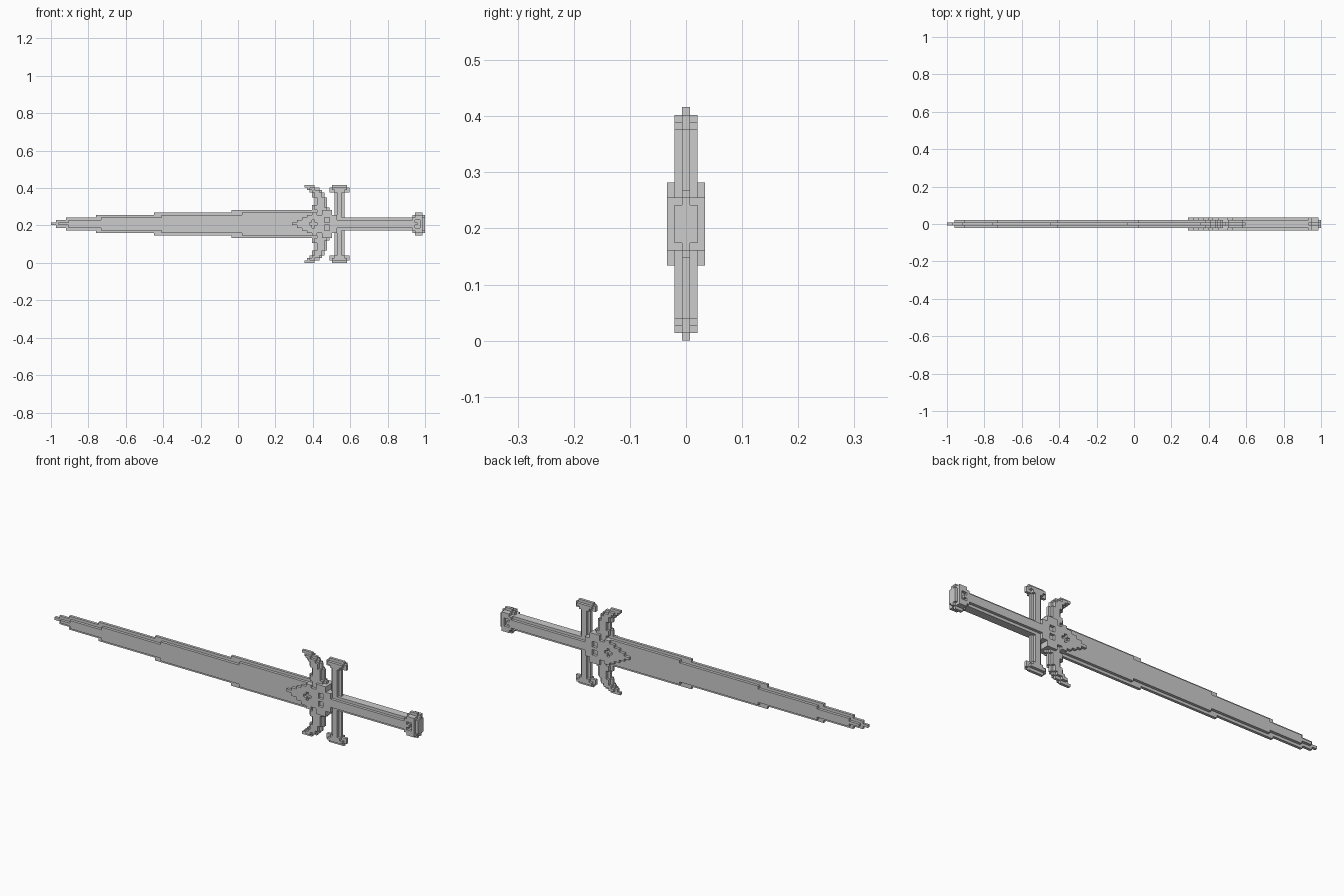
import bpy
import bmesh

if "Cube" in bpy.data.objects:
    bpy.data.objects.remove(bpy.data.objects["Cube"], do_unlink=True)

LENGTH, ROWS = 149, 31          # cells along x and z
S = 2 / LENGTH                  # cell size
GREY = (0.604, 0.604, 0.604, 1)

steel = bpy.data.materials.new("light_grey_steel")
steel.use_nodes = True
steel.diffuse_color = GREY
steel.node_tree.nodes["Principled BSDF"].inputs["Base Color"].default_value = GREY


def block(x0, x1, depth, hi, lo=0):
    """Cells x0..x1, |y| <= depth and lo <= |z| <= hi, mirrored about the middle row."""
    return {(x, y, z) for x in range(x0, x1) for y in range(-depth, depth + 1)
            for z in range(-hi, hi + 1) if abs(z) >= lo}


def ridged(cells):
    """Thicken a one-cell plate, inset from its outline."""
    out = set(cells)
    for x, y, z in cells:
        if all(n in cells for n in ((x + 1, y, z), (x - 1, y, z), (x, y, z + 1), (x, y, z - 1))):
            out |= {(x, -1, z), (x, 1, z)}
    return out


# Blade: thin stepped edge with a thicker stepped core
blade = set()
edge = [0, 2, 6, 18, 41, 72, 110]
core = [3, 7, 20, 44, 76, 111]
for i in range(len(edge) - 1):
    blade |= block(edge[i], edge[i + 1], 0, i)
for i in range(len(core) - 1):
    blade |= block(core[i], core[i + 1], 1, i)

# Crescent guard: rows follow a curve from root to tip
crescent = block(105, 112, 0, 4)
starts = [105, 104, 104, 105, 105, 105, 104, 104, 103, 102, 101]
ends = [112, 111, 110, 110, 110, 110, 109, 109, 108, 107, 105]
for row, (a, b) in enumerate(zip(starts, ends), start=5):
    crescent |= block(a, b, 0, row, row)
crescent = ridged(crescent)

# Straight cross guard with flared, bevelled ends
cross = ridged(block(113, 117, 0, 14) | block(111, 119, 0, 14, 13) | block(112, 118, 0, 15, 15))

# Arrowhead emblem with a plus and two square recesses
emblem = set()
for i, x in enumerate((96, 98, 100, 102, 104)):
    emblem |= block(x, x + 2, 2, i)
emblem |= block(106, 108, 2, 3) | block(108, 112, 2, 5) | block(112, 114, 2, 3)
recess = block(103, 106, 2, 0) | block(104, 105, 2, 1) | block(109, 111, 2, 2, 1)
emblem -= {c for c in recess if abs(c[1]) == 2}

# Handle with a raised spine
handle = block(112, 144, 1, 2) | block(113, 144, 2, 1)

# Pommel with stepped corners and a small recess on each face
pommel = block(144, 149, 0, 3) | block(145, 148, 0, 4)
pommel |= block(144, 149, 1, 2) | block(145, 148, 1, 3)
pommel |= block(144, 148, 2, 2) | block(145, 148, 2, 3)
hollow = block(145, 147, 2, 1, 1) | block(146, 147, 2, 0)
pommel -= {c for c in hollow if abs(c[1]) == 2}

parts = {"emblem": emblem, "pommel": pommel, "handle": handle,
         "cross_guard": cross, "crescent_guard": crescent, "blade": blade}
solid = set().union(*parts.values())


def build(name, cells):
    """Skin the exposed sides of the cells and merge flat areas."""
    bm = bmesh.new()
    corners = {}

    def vert(p):
        if p not in corners:
            corners[p] = bm.verts.new(((p[0] - LENGTH / 2) * S, (p[1] - 0.5) * S,
                                       (p[2] + ROWS // 2) * S))
        return corners[p]

    for c in sorted(cells):
        for axis in range(3):
            u, v = (axis + 1) % 3, (axis + 2) % 3
            for side in (0, 1):
                n = list(c)
                n[axis] += 2 * side - 1
                if tuple(n) in solid:
                    continue
                ring = []
                for du, dv in ((0, 0), (1, 0), (1, 1), (0, 1)):
                    p = list(c)
                    p[axis] += side
                    p[u] += du
                    p[v] += dv
                    ring.append(vert(tuple(p)))
                bm.faces.new(ring if side else ring[::-1])
    bmesh.ops.dissolve_limit(bm, angle_limit=0.01, verts=bm.verts[:], edges=bm.edges[:])
    mesh = bpy.data.meshes.new(name)
    bm.to_mesh(mesh)
    bm.free()
    mesh.materials.append(steel)
    bpy.context.collection.objects.link(bpy.data.objects.new(name, mesh))


# Each cell belongs to the first part that claims it
taken = set()
for name, cells in parts.items():
    build(name, cells - taken)
    taken |= cells
